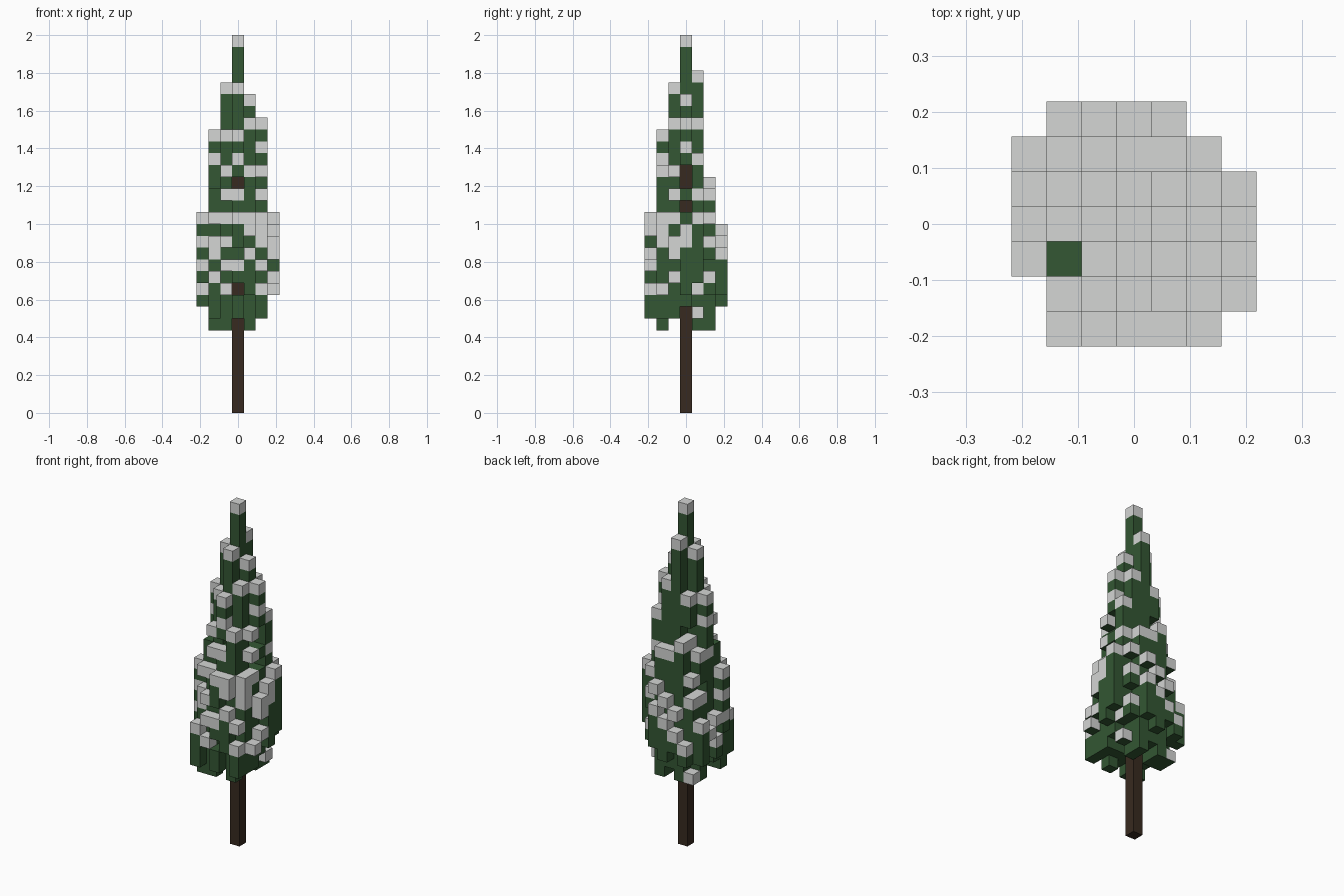
import bpy
import bmesh
from mathutils import Vector

cube = bpy.data.objects.get("Cube")
if cube:
    bpy.data.objects.remove(cube, do_unlink=True)

CELL = 2 / 32          # edge of one block
HALF = 3               # the crown reaches three blocks from the trunk

# Block count up to the tip of each crown column, rows from back to front
HEIGHTS = [
    [0, 11, 14, 15, 16, 0, 0],
    [13, 17, 20, 19, 19, 17, 0],
    [12, 19, 24, 29, 25, 22, 17],
    [13, 24, 28, 32, 27, 25, 16],
    [17, 19, 24, 28, 25, 21, 15],
    [0, 17, 21, 24, 21, 17, 11],
    [0, 12, 15, 17, 17, 13, 0],
]
TRUNK_TOP = 21
BARE_COLUMN = (-2, -1)  # the one sheltered column without snow

# Snowy branch tips: side (axis, direction), then heights by position along it
BRANCH_TIPS = [
    (1, -1, {-3: [14, 12, 10], -2: [21, 13, 11], -1: [18, 16, 14, 12, 10],
             0: [18, 12], 1: [15], 2: [18, 15, 14, 10], 3: [13]}),
    (0, 1, {-3: [13, 10], -2: [21, 15, 14], -1: [18, 16, 11],
            0: [22, 14], 1: [18, 10, 8]}),
    (1, 1, {-2: [14], -1: [11], 0: [12], 1: [13], 2: [14, 11]}),
    (0, -1, {-2: [14], 0: [18, 10], 1: [19, 14], 2: [7]}),
]


def lower_edge(x, y):
    """Lowest crown block of a column: the skirt is ragged at the rim."""
    if x == HALF:
        return 10 + y % 2
    if x > 0 and y > 0 and x + y > HALF:
        return 10
    if x == -HALF:
        return 9 + 2 * (y % 2)
    if y == HALF:
        return 9 + x % 2
    if y == -HALF:
        return 8 + 2 * (x % 2)
    if y == 0:
        return 9
    return 8 if x in (0, 2) or y == -1 else 7


def is_gap(x, y, z):
    """Openings in the crown through which the trunk shows."""
    front = x == 0 and y < 0 and z in (10, 19)
    side = y == 0 and x > 0 and z in (17, 19, 20)
    return front or side


# Trunk, crown columns and their snow caps
trunk = {(0, 0, z) for z in range(TRUNK_TOP)}
crown, snow = set(), set()
for row, tops in enumerate(HEIGHTS):
    for column, top in enumerate(tops):
        x, y = column - HALF, HALF - row
        for z in range(lower_edge(x, y), top):
            if (x, y, z) not in trunk and not is_gap(x, y, z):
                crown.add((x, y, z))
        if top and (x, y) != BARE_COLUMN:
            snow.add((x, y, top - 1))

# Snow on the outermost block of each branch tip
tips = set()
for axis, sign, columns in BRANCH_TIPS:
    for along, levels in columns.items():
        for z in levels:
            line = [b for b in crown if b[2] == z and b[1 - axis] == along]
            if line:
                tips.add(max(line, key=lambda b: sign * b[axis]))
snow |= tips

# Open air above a tip makes it a ledge, where the crown still closes behind
air = set()
for x, y, z in sorted(tips):
    above = (x, y, z + 1)
    rest = [b for b in crown - air if b[2] == z + 1 and b != above]
    if above not in snow and any(b[0] == x for b in rest) and any(b[1] == y for b in rest):
        air.add(above)
foliage = crown - snow - air
occupied = trunk | foliage | snow


def make_material(name, color):
    material = bpy.data.materials.new(name)
    material.use_nodes = True
    rgba = (*color, 1.0)
    material.diffuse_color = rgba
    shader = material.node_tree.nodes["Principled BSDF"]
    shader.inputs["Base Color"].default_value = rgba
    shader.inputs["Roughness"].default_value = 0.9
    return material


def build_blocks(name, blocks, materials):
    """Make one mesh from exposed block sides; undersides use the last material."""
    bm = bmesh.new()
    for block in sorted(blocks):
        center = Vector(block) + Vector((0, 0, 0.5))
        for axis in range(3):
            for sign in (-1, 1):
                normal = Vector((0, 0, 0))
                normal[axis] = sign
                neighbour = tuple(int(a + b) for a, b in zip(block, normal))
                if neighbour in occupied:
                    continue
                u = Vector((0, 0, 0))
                u[(axis + 1) % 3] = 0.5
                v = normal.cross(u)
                middle = center + normal / 2
                corners = (-u - v, u - v, u + v, v - u)
                face = bm.faces.new([bm.verts.new((middle + c) * CELL) for c in corners])
                if normal.z < 0:
                    face.material_index = len(materials) - 1
    bmesh.ops.remove_doubles(bm, verts=bm.verts, dist=CELL / 100)
    mesh = bpy.data.meshes.new(name)
    bm.to_mesh(mesh)
    bm.free()
    for material in materials:
        mesh.materials.append(material)
    obj = bpy.data.objects.new(name, mesh)
    bpy.context.collection.objects.link(obj)


bark = make_material("dark bark", (0.039, 0.023, 0.014))
green = make_material("pine green", (0.033, 0.095, 0.033))
white = make_material("pale snow", (0.66, 0.67, 0.66))
build_blocks("trunk", trunk, [bark])
build_blocks("foliage", foliage, [green])
build_blocks("snow", snow, [white, green])
